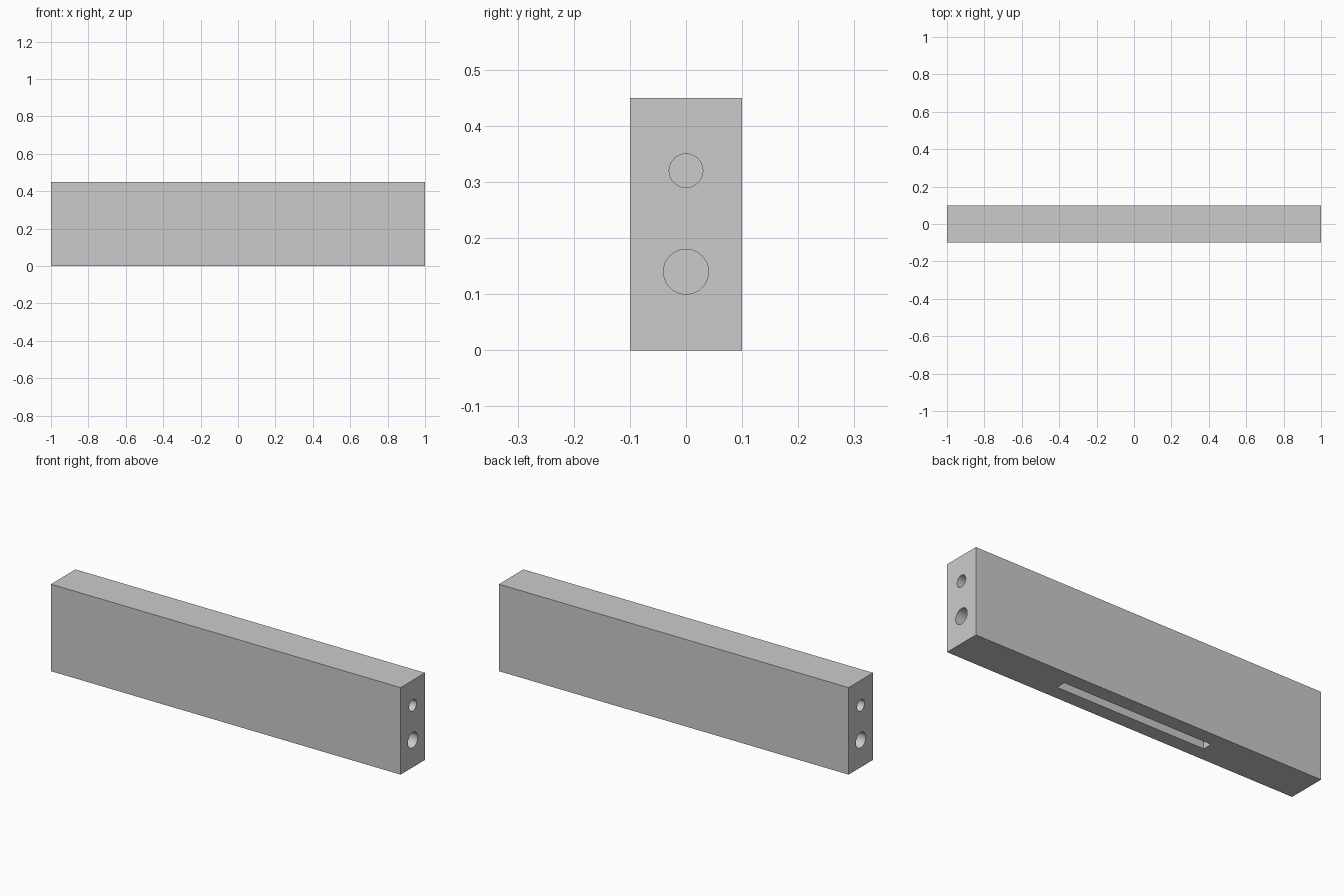
import bpy
import math

if "Cube" in bpy.data.objects:
    bpy.data.objects.remove(bpy.data.objects["Cube"])


def box(name, size, centre):
    bpy.ops.mesh.primitive_cube_add(size=1, location=centre)
    ob = bpy.context.object
    ob.name = name
    ob.scale = size
    bpy.ops.object.transform_apply(location=True, rotation=True, scale=True)
    return ob


def pin(name, radius, length, centre):
    bpy.ops.mesh.primitive_cylinder_add(vertices=48, radius=radius, depth=length,
                                        location=centre, rotation=(0, math.pi / 2, 0))
    ob = bpy.context.object
    ob.name = name
    bpy.ops.object.transform_apply(location=True, rotation=True, scale=True)
    return ob


# Solid rail
rail = box("rail", (2, 0.2, 0.45), (0, 0, 0.225))

# Long slot in the underside
cutters = [box("slot_cutter", (0.85, 0.05, 0.2), (0, 0, 0))]

# Two blind dowel holes in each end
hole_depth = 0.15
for side in (-1, 1):
    for label, radius, z in (("lower", 0.04, 0.14), ("upper", 0.03, 0.32)):
        cutters.append(pin(f"{label}_hole_cutter", radius, 2 * hole_depth, (side, 0, z)))

# Cut everything out of the rail
bpy.ops.object.select_all(action='DESELECT')
bpy.context.view_layer.objects.active = rail
rail.select_set(True)
for cutter in cutters:
    cutter.hide_render = True
    mod = rail.modifiers.new("cut", 'BOOLEAN')
    mod.operation = 'DIFFERENCE'
    mod.solver = 'EXACT'
    mod.object = cutter
    bpy.ops.object.modifier_apply(modifier=mod.name)
for cutter in cutters:
    bpy.data.objects.remove(cutter)

bpy.ops.object.shade_smooth_by_angle(angle=math.radians(30))
